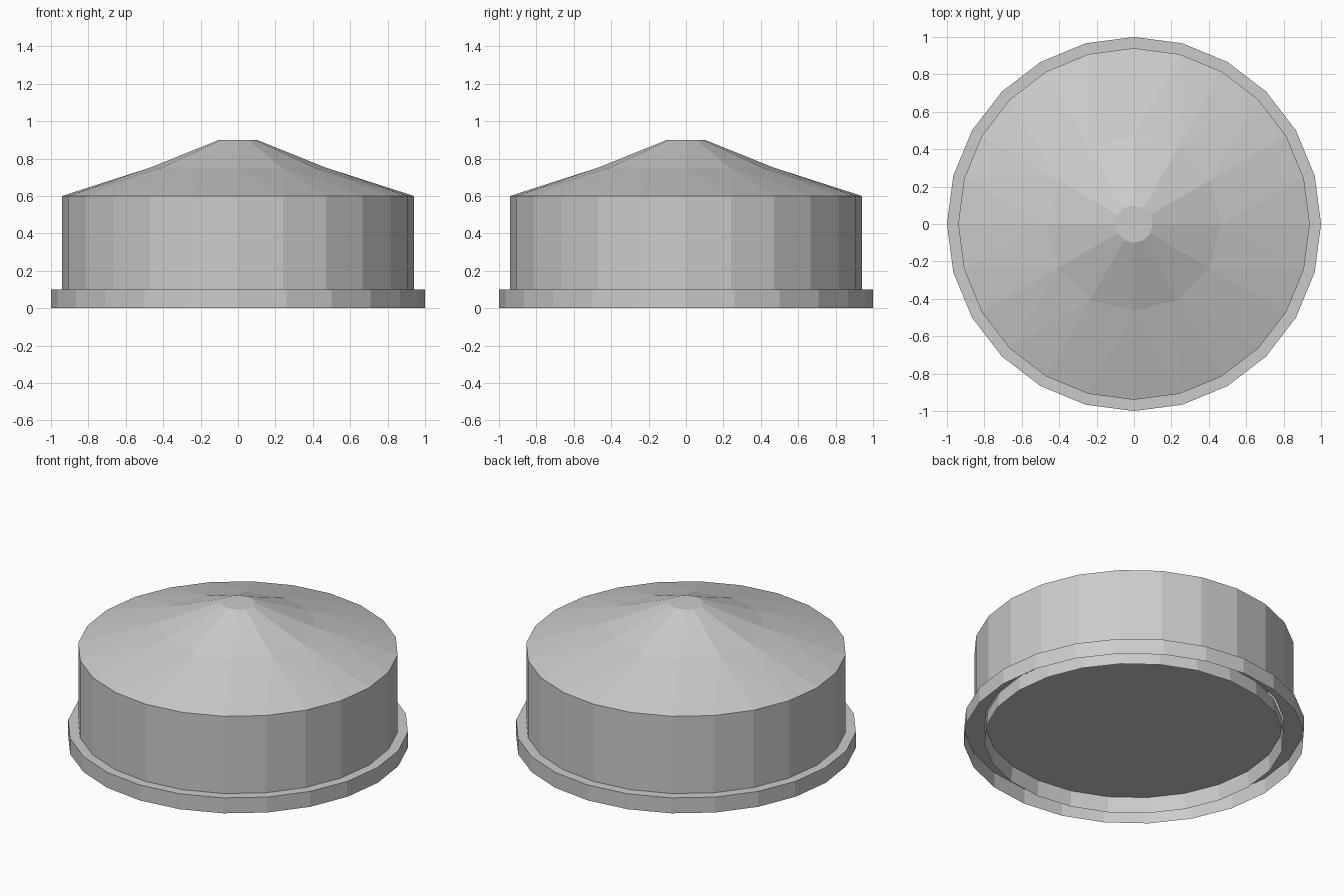
import bpy, bmesh
from math import cos, sin, tau

cube = bpy.data.objects.get("Cube")
if cube:
    bpy.data.objects.remove(cube)

SIDES = 24

grey = bpy.data.materials.new("light grey")
grey.use_nodes = True
grey.diffuse_color = (0.6, 0.6, 0.6, 1)
shader = next(n for n in grey.node_tree.nodes if n.type == 'BSDF_PRINCIPLED')
shader.inputs["Base Color"].default_value = grey.diffuse_color


def ring(bm, radius, z, sides=SIDES):
    return [bm.verts.new((radius * cos(tau * i / sides), radius * sin(tau * i / sides), z))
            for i in range(sides)]


def bridge(bm, lower, upper):
    """Join two rings; the lower one has as many or twice as many sides."""
    n, step = len(upper), len(lower) // len(upper)
    for i in range(n):
        a, b = upper[i], upper[(i + 1) % n]
        edge = [lower[(i * step + k) % len(lower)] for k in range(step + 1)]
        if step == 1:
            bm.faces.new((edge[0], edge[1], b, a))
        else:
            bm.faces.new((edge[0], edge[1], a))
            bm.faces.new((edge[1], b, a))
            bm.faces.new((edge[1], edge[2], b))


def finish(bm, name):
    mesh = bpy.data.meshes.new(name)
    bm.to_mesh(mesh)
    bm.free()
    mesh.materials.append(grey)
    obj = bpy.data.objects.new(name, mesh)
    bpy.context.collection.objects.link(obj)


def lathe(name, profile, cap=False):
    bm = bmesh.new()
    rings = [ring(bm, r, z) for r, z in profile]
    for lower, upper in zip(rings, rings[1:]):
        bridge(bm, lower, upper)
    if cap:
        bm.faces.new(rings[-1])
    finish(bm, name)


# Base flange: outer skirt and its flat ledge, open below
lathe("base_flange", [(1, 0), (1, 0.1), (0.88, 0.1)])

# Inner skirt hanging under the floor, with the floor closing it
lathe("inner_skirt_and_floor", [(0.88, 0), (0.87, 0.1)], cap=True)

# Drum wall
lathe("drum_wall", [(0.94, 0.1), (0.94, 0.6)])

# Faceted roof: full rim, half as many sides above, flat round cap
bm = bmesh.new()
rim = ring(bm, 0.94, 0.6)
middle = ring(bm, 0.468, 0.752, SIDES // 2)
top = ring(bm, 0.1, 0.9, SIDES // 2)
bridge(bm, rim, middle)
bridge(bm, middle, top)
bm.faces.new(top)
finish(bm, "roof")
